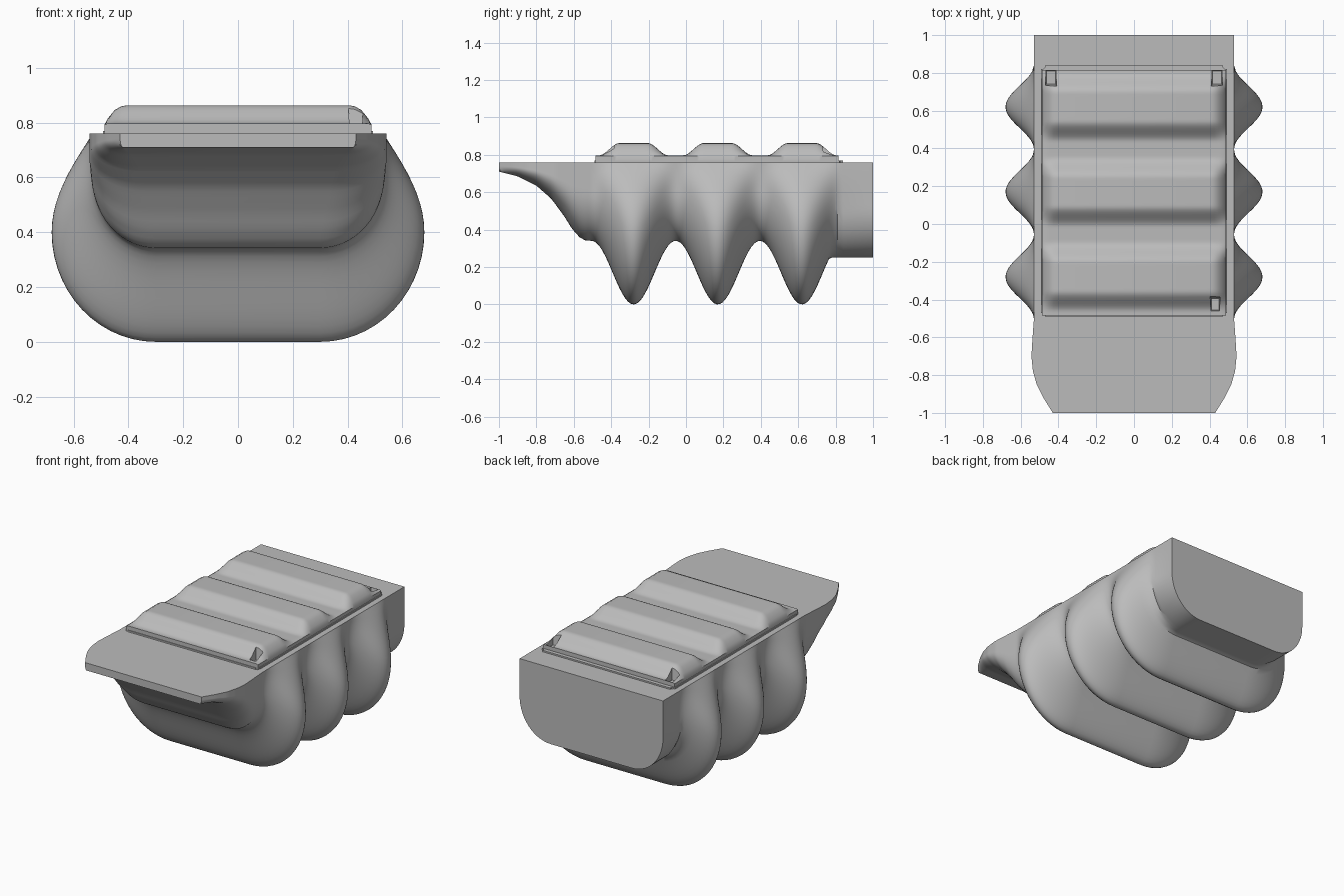
import bpy, bmesh
from math import sin, cos, pi

cube = bpy.data.objects.get("Cube")
if cube:
    bpy.data.objects.remove(cube)

mat = bpy.data.materials.new("plain_grey")
mat.use_nodes = True
GREY = (0.5, 0.5, 0.5, 1)
mat.diffuse_color = GREY
mat.node_tree.nodes["Principled BSDF"].inputs["Base Color"].default_value = GREY

TOP = 0.76
RINGS = (-0.28, 0.17, 0.62)
# underside of the spout, then its half width, both along y
LIP_BOTTOM = [(-1, .71), (-.9, .685), (-.8, .635), (-.72, .565), (-.65, .47),
              (-.61, .405), (-.57, .36), (-.54, .343), (-.505, .34)]
LIP_WIDTH = [(-1, .43), (-.92, .48), (-.85, .515), (-.78, .535), (-.7, .543),
             (-.6, .537), (-.505, .53)]


def lerp(a, b, t):
    return a + (b - a) * t


def along(table, y):
    for (y0, v0), (y1, v1) in zip(table, table[1:]):
        if y <= y1:
            return lerp(v0, v1, (y - y0) / (y1 - y0))
    return table[-1][1]


def finish(name, bm, angle=35):
    bmesh.ops.recalc_face_normals(bm, faces=bm.faces[:])
    mesh = bpy.data.meshes.new(name)
    bm.to_mesh(mesh)
    bm.free()
    obj = bpy.data.objects.new(name, mesh)
    bpy.context.collection.objects.link(obj)
    mesh.materials.append(mat)
    if angle:
        bpy.ops.object.select_all(action="DESELECT")
        obj.select_set(True)
        bpy.context.view_layer.objects.active = obj
        bpy.ops.object.shade_smooth_by_angle(angle=angle * pi / 180)
    return obj


def loft(name, sections, angle=35):
    bm = bmesh.new()
    loops = [[bm.verts.new(p) for p in s] for s in sections]
    n = len(loops[0])
    for a, b in zip(loops, loops[1:]):
        for i in range(n):
            j = (i + 1) % n
            bm.faces.new((a[i], a[j], b[j], b[i]))
    bm.faces.new(loops[0])
    bm.faces.new(loops[-1][::-1])
    return finish(name, bm, angle)


def trough_section(y, top_w, w, mid, flat, bottom):
    """Flat top, bulging flank, rounded lower corner and flat base."""
    half = []
    for i in range(10):
        s = i / 10
        half.append((top_w + (w - top_w) * sin(pi / 2 * s), lerp(TOP, mid, s)))
    for i in range(15):
        a = pi / 2 * i / 14
        half.append((flat + (w - flat) * cos(a), mid - (mid - bottom) * sin(a)))
    return [(x, y, z) for x, z in half] + [(-x, y, z) for x, z in reversed(half)]


# Body: spout at the front, three swollen rings, squared outlet at the back
sections = []
for i in range(119):
    y = -1 + i * 1.81 / 118
    if y < -0.505:
        w, bottom = along(LIP_WIDTH, y), along(LIP_BOTTOM, y)
        flat = lerp(.42, .3, min(1, (y + 1) / .4))
        mid = lerp(bottom, TOP, .62)
        sections.append(trough_section(y, w, w, mid, flat, bottom))
    else:
        d = min(abs(y - r) for r in RINGS)
        f = .5 + .5 * cos(pi * min(d / .225, 1))
        bottom = .34 * (1 - f)
        if y > .62:
            bottom = min(bottom, .25)
        sections.append(trough_section(y, .53, .53 + .15 * f, lerp(.6, .4, f), .3, bottom))
for y in (.84, 1):
    sections.append(trough_section(y, .53, .53, .51, .3, .25))
loft("body", sections)


# Lid: a corrugated panel with chamfered ends, repeating the body rings
def lid_section(y):
    d = min(abs(y - r) for r in RINGS)
    t = min(max((d - .075) / .11, 0), 1)
    rise = 1 - t * t * (3 - 2 * t)
    z = .797 + .066 * rise
    half = [(.487, .755), (.487, .793), (.475, lerp(.797, .815, rise)),
            (.45, lerp(.797, .846, rise)), (.425, lerp(.797, .86, rise)), (.405, z)]
    return [(x, y, h) for x, h in half] + [(-x, y, h) for x, h in reversed(half)]


lid = loft("ribbed_lid", [lid_section(-.485 + i * 1.3 / 100) for i in range(101)], 0)


# Corner notches cut into the lid
def notch(x, y, sx, sy):
    bm = bmesh.new()
    bmesh.ops.create_cube(bm, size=1)
    for v in bm.verts:
        shrink = 1 if v.co.z > 0 else .7
        v.co = (x + v.co.x * sx * shrink, y + v.co.y * sy * shrink, .83 + v.co.z * .12)
    cutter = finish("notch_cutter", bm, 0)
    cutter.hide_render = True
    mod = lid.modifiers.new("notch", "BOOLEAN")
    mod.operation, mod.object, mod.solver = "DIFFERENCE", cutter, "EXACT"
    bpy.context.view_layer.objects.active = lid
    bpy.ops.object.modifier_apply(modifier=mod.name)
    bpy.data.objects.remove(cutter)


notch(.44, .775, .07, .1)
notch(-.44, .775, .07, .1)
notch(.43, -.425, .06, .09)
bpy.ops.object.select_all(action="DESELECT")
lid.select_set(True)
bpy.context.view_layer.objects.active = lid
bpy.ops.object.shade_smooth_by_angle(angle=30 * pi / 180)

# Thin frame around the foot of the lid
bm = bmesh.new()
bmesh.ops.create_cube(bm, size=1)
for v in bm.verts:
    v.co = (v.co.x * .984, .175 + v.co.y * 1.33, .7625 + v.co.z * .015)
upright = [e for e in bm.edges if abs(e.verts[0].co.z - e.verts[1].co.z) > .01]
bmesh.ops.bevel(bm, geom=upright, offset=.02, segments=3, affect="EDGES")
finish("lid_frame", bm)

# Narrow bead under the front rim of the spout
bm = bmesh.new()
bmesh.ops.create_cube(bm, size=1)
for v in bm.verts:
    v.co = (v.co.x * .86, -.993 + v.co.y * .014, .735 + v.co.z * .046)
bmesh.ops.bevel(bm, geom=bm.edges[:], offset=.004, segments=2, affect="EDGES")
finish("spout_rim", bm)
